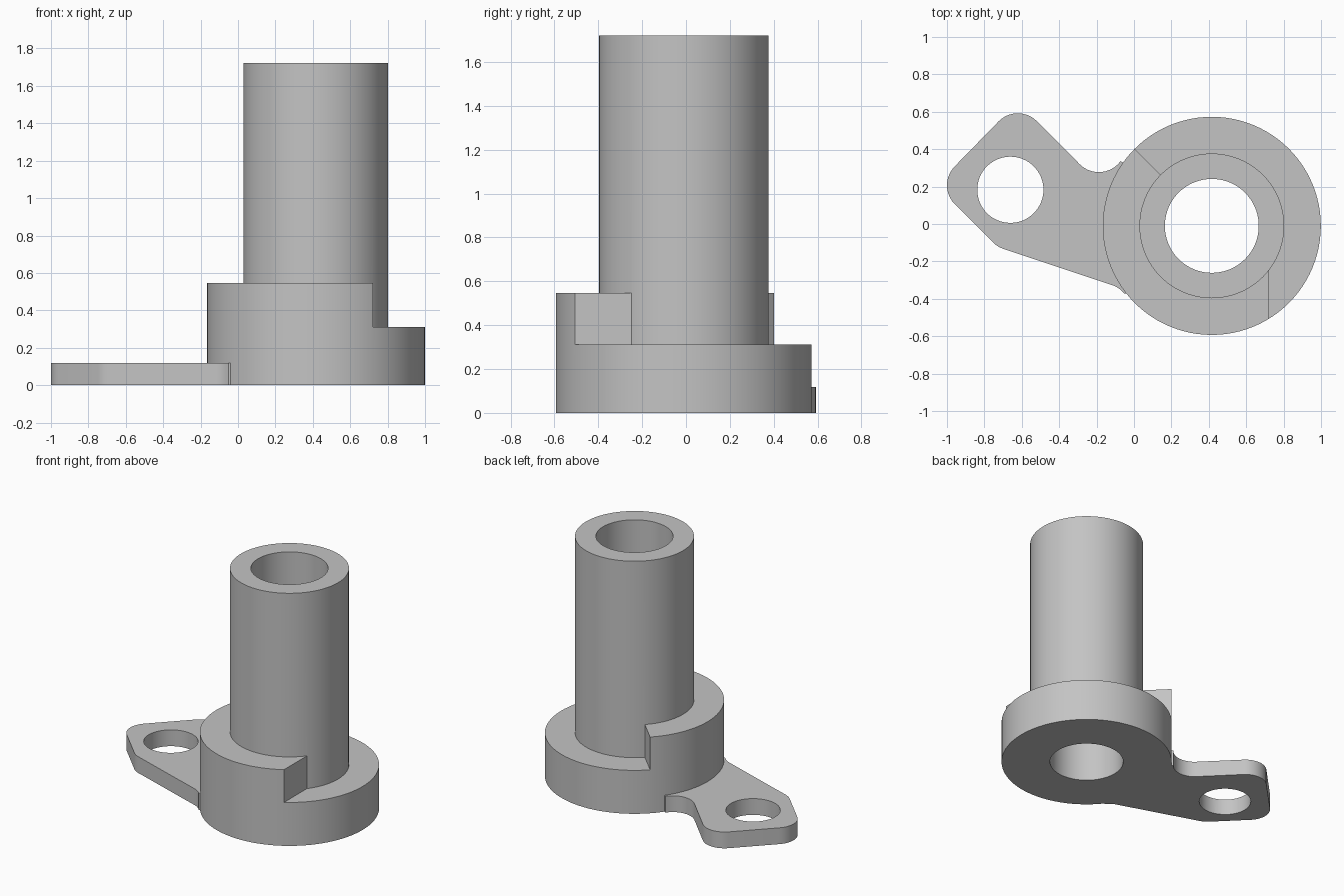
import bpy, bmesh, math

if "Cube" in bpy.data.objects:
    bpy.data.objects.remove(bpy.data.objects["Cube"])

CX, CY = 0.416, -0.010            # shared axis of hub, tube and bore
R_HUB, R_TUBE, R_BORE = 0.583, 0.387, 0.251
Z_LUG, Z_LOW, Z_HIGH, Z_TOP = 0.117, 0.312, 0.547, 1.722
LUG_HOLE = (-0.661, 0.183)

steel = bpy.data.materials.new("plain_grey")
steel.diffuse_color = (0.55, 0.55, 0.55, 1)
steel.use_nodes = True
steel.node_tree.nodes["Principled BSDF"].inputs["Base Color"].default_value = steel.diffuse_color


def arc(cx, cy, r, a0, a1, n=10):
    """Points on an arc, angles in degrees."""
    return [(cx + r * math.cos(math.radians(a0 + (a1 - a0) * i / n)),
             cy + r * math.sin(math.radians(a0 + (a1 - a0) * i / n)))
            for i in range(n + 1)]


def circle(cx, cy, r, n=96):
    return arc(cx, cy, r, 0, 360, n)[:-1]


def prism(name, outline, z0, z1):
    """Extrude a flat outline from z0 to z1."""
    bm = bmesh.new()
    face = bm.faces.new([bm.verts.new((x, y, z0)) for x, y in outline])
    top = bmesh.ops.extrude_face_region(bm, geom=[face])["geom"]
    bmesh.ops.translate(bm, vec=(0, 0, z1 - z0),
                        verts=[v for v in top if isinstance(v, bmesh.types.BMVert)])
    bmesh.ops.recalc_face_normals(bm, faces=bm.faces)
    mesh = bpy.data.meshes.new(name)
    bm.to_mesh(mesh)
    bm.free()
    mesh.materials.append(steel)
    obj = bpy.data.objects.new(name, mesh)
    bpy.context.collection.objects.link(obj)
    return obj


def combine(target, tool, operation):
    """Apply a boolean and remove the tool."""
    tool.hide_render = True
    mod = target.modifiers.new(operation.title(), 'BOOLEAN')
    mod.operation, mod.object, mod.solver = operation, tool, 'EXACT'
    bpy.context.view_layer.objects.active = target
    bpy.ops.object.modifier_apply(modifier=mod.name)
    bpy.data.objects.remove(tool)


# Hub with a raised collar: the low step is cut away on one side
body = prism("flanged_bushing", circle(CX, CY, R_HUB), 0, Z_HIGH)
step = [(0, 0), (0.305, 0), (0.305, -0.8), (0.8, -0.8), (0.8, 0.8), (-0.8, 0.8)]
combine(body, prism("step_cutter", [(CX + x, CY + y) for x, y in step], Z_LOW, 1), 'DIFFERENCE')

# Upright tube
combine(body, prism("tube", circle(CX, CY, R_TUBE), 0.05, Z_TOP), 'UNION')

# Mounting lug: rounded corners, with fillets running into the hub
r = 0.144
lug = (arc(-0.621, 0.448, r, 45, 135)              # top corner
       + arc(-0.856, 0.207, r, 135, 225)           # left corner
       + arc(-0.653, 0.004, r, 225, 251, 5)        # lower corner
       + arc(-0.163, -0.463, r, 71, 39, 6)         # lower fillet
       + [(0.05, -0.36), (0.05, 0.25)]             # inside the hub wall
       + arc(-0.188, 0.421, r, -36, -135))         # upper fillet
combine(body, prism("lug", lug, 0, Z_LUG), 'UNION')

# Through bore and lug hole
combine(body, prism("bore_cutter", circle(CX, CY, R_BORE), -1, 3), 'DIFFERENCE')
combine(body, prism("lug_hole_cutter", circle(*LUG_HOLE, 0.177, 64), -1, 0.3), 'DIFFERENCE')

# Smooth round walls, keep sharp rims
bpy.ops.object.select_all(action='DESELECT')
body.select_set(True)
bpy.context.view_layer.objects.active = body
bpy.ops.object.shade_smooth_by_angle(angle=math.radians(30))
